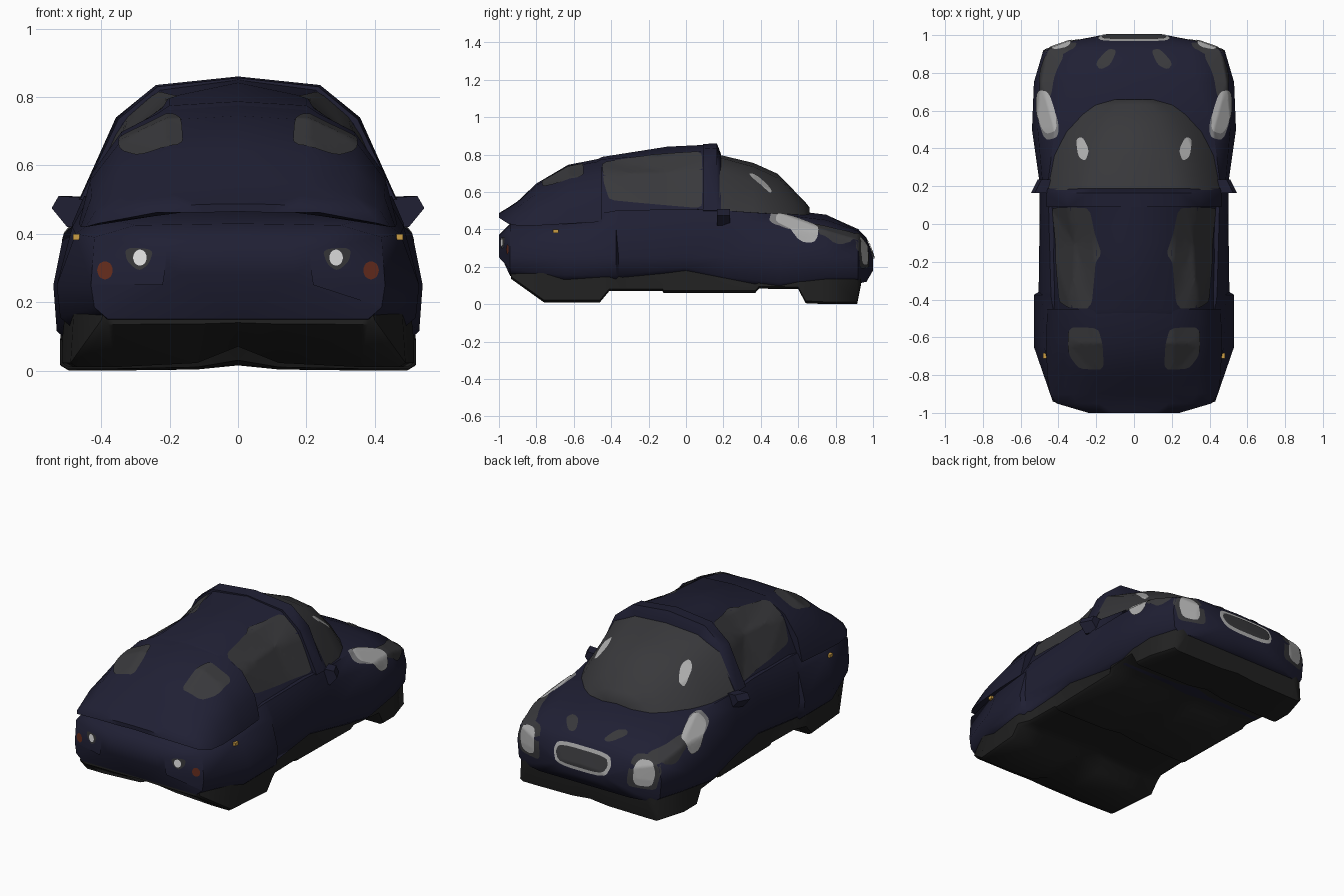
import bpy, bmesh, math
from mathutils import Vector
from mathutils.bvhtree import BVHTree

if "Cube" in bpy.data.objects:
    bpy.data.objects.remove(bpy.data.objects["Cube"])


def colour(name, r, g, b):
    m = bpy.data.materials.new(name)
    m.diffuse_color = (r, g, b, 1)
    m.use_nodes = True
    m.node_tree.nodes["Principled BSDF"].inputs["Base Color"].default_value = m.diffuse_color
    return m


NAVY = colour("navy_paint", .014, .014, .034)
GLASS = colour("smoky_glass", .040, .040, .044)
BLACK = colour("black_rubber", .015, .015, .015)
SILVER = colour("lamp_silver", .42, .42, .42)
MID = colour("mid_grey", .20, .20, .21)
WHITE = colour("white_lamp", .8, .8, .8)
RED = colour("red_lamp", .13, .025, .012)
AMBER = colour("amber_lamp", .6, .34, .06)


def finish(name, bm, mat, recalc=True):
    if recalc:
        bmesh.ops.recalc_face_normals(bm, faces=bm.faces)
    bmesh.ops.triangulate(bm, faces=bm.faces)
    me = bpy.data.meshes.new(name)
    bm.to_mesh(me)
    bm.free()
    me.materials.append(mat)
    me.shade_smooth()
    me.set_sharp_from_angle(angle=math.radians(52))
    ob = bpy.data.objects.new(name, me)
    bpy.context.collection.objects.link(ob)
    return ob


def loft(name, stations, mat):
    """stations: (y, half profile from top centre to bottom centre)"""
    bm = bmesh.new()
    rings = []
    for y, half in stations:
        ring = half + [(-x, z) for x, z in half[-2:0:-1]]
        rings.append([bm.verts.new((x, y, z)) for x, z in ring])
    n = len(rings[0])
    for a, b in zip(rings, rings[1:]):
        for i in range(n):
            j = (i + 1) % n
            bm.faces.new((a[i], a[j], b[j], b[i]))
    bm.faces.new(rings[0])
    bm.faces.new(rings[-1])
    return finish(name, bm, mat)


# lower body with bonnet: y, bottom, half width, shoulder x, z, top x, z, centre z
BODY = [
    (-1.0, .28, .22, .21, .35, .15, .365, .37),
    (-.94, .15, .43, .42, .39, .30, .425, .43),
    (-.65, .12, .53, .475, .40, .40, .45, .46),
    (-.375, .12, .53, .485, .42, .44, .50, .50),
    (-.36, .12, .505, .485, .42, .44, .50, .50),
    (0, .16, .50, .485, .43, .45, .51, .51),
    (.22, .11, .50, .485, .42, .455, .50, .51),
    (.50, .08, .54, .51, .40, .42, .48, .51),
    (.75, .11, .53, .49, .39, .33, .45, .478),
    (.92, .11, .48, .46, .34, .30, .39, .40),
    (.965, .12, .35, .335, .31, .21, .35, .355),
    (1.0, .18, .17, .165, .235, .12, .25, .255)]
body = loft("lower_body", [
    (y, [(0, zt), (wt, zh), (ws, zs), (w, min(.25, zs - .01)), (w - .01, zb + .035),
         (w - .05, zb), (0, zb)])
    for y, zb, w, ws, zs, wt, zh, zt in BODY], NAVY)

# tail hatch with overhanging lip: y, half width, bottom, top
HATCH = [(-1.0, .24, .462, .487), (-.95, .41, .43, .517), (-.90, .445, .42, .55),
         (-.80, .46, .42, .645), (-.63, .465, .43, .745), (-.45, .46, .44, .78)]
HUMP = [(0, 1), (.45, .96), (.74, .76), (.93, .4), (1, 0)]
hatch = loft("tail_hatch", [
    (y, [(u * w, zb + v * (zt - zb)) for u, v in HUMP] + [(.4 * w, .462), (0, .465)])
    for y, w, zb, zt in HATCH], NAVY)

# cabin, roof hoop and windscreen share a five point arch
cabin = loft("cabin", [
    (-.50, [(0, .76), (.2, .75), (.32, .67), (.42, .46), (0, .42)]),
    (-.45, [(0, .787), (.2, .775), (.33, .69), (.435, .46), (0, .42)]),
    (-.10, [(0, .842), (.2, .80), (.31, .70), (.445, .47), (0, .42)]),
    (.11, [(0, .852), (.23, .822), (.34, .725), (.455, .47), (0, .42)])], NAVY)
loft("roof_hoop", [
    (.09, [(0, .856), (.235, .83), (.35, .735), (.462, .5), (0, .45)]),
    (.165, [(0, .86), (.24, .835), (.357, .74), (.465, .5), (0, .45)]),
    (.188, [(0, .80), (.21, .785), (.345, .71), (.462, .5), (0, .45)])], NAVY)
screen = loft("windscreen", [
    (.18, [(0, .798), (.21, .784), (.35, .715), (.465, .49), (0, .47)]),
    (.36, [(0, .755), (.18, .735), (.32, .65), (.425, .485), (0, .47)]),
    (.49, [(0, .697), (.15, .675), (.27, .59), (.355, .485), (0, .46)]),
    (.58, [(0, .605), (.12, .595), (.21, .545), (.275, .475), (0, .45)]),
    (.63, [(0, .555), (.09, .55), (.15, .52), (.21, .47), (0, .45)]),
    (.66, [(0, .518), (.04, .515), (.08, .505), (.11, .47), (0, .45)])], GLASS)

# full width dark underside with wheel lumps: y, half width, bottom, bottom at centre
PAN = [(-.935, .40, .135, .14), (-.76, .49, .01, .07), (-.46, .515, .01, .08),
       (-.41, .515, .07, .10), (-.34, .485, .07, .10), (-.125, .48, .07, .09),
       (-.12, .48, .06, .08), (.37, .49, .06, .075), (.39, .50, .083, .085),
       (.60, .52, .08, .085), (.64, .52, .005, .03), (.75, .515, 0, .015),
       (.915, .465, 0, .015), (.935, .42, .10, .10)]
loft("underside_and_wheels", [
    (y, [(0, .18), (w - .01, .18), (w, z + .012), (w - .02, z), (.36, z),
         (.12, z * .8 + c * .2), (0, c)])
    for y, w, z, c in PAN], BLACK)

# wing mirrors
for s in (1, -1):
    bm = bmesh.new()
    rings = [[bm.verts.new((s * (x - dx), y, z)) for x, z in
              ((.44, .505), (.525, .51), (.545, .475), (.50, .42), (.46, .42))]
             for y, dx in ((.165, 0), (.235, .035))]
    for i in range(5):
        j = (i + 1) % 5
        bm.faces.new((rings[0][i], rings[0][j], rings[1][j], rings[1][i]))
    for r in rings:
        bm.faces.new(r)
    finish("wing_mirror", bm, NAVY)

# one ray target for the painted plates
verts, polys = [], []
for ob in (body, hatch, cabin, screen):
    k = len(verts)
    verts += [v.co.copy() for v in ob.data.vertices]
    polys += [[k + i for i in p.vertices] for p in ob.data.polygons]
TREE = BVHTree.FromPolygons(verts, polys)


def plate(name, pts, axis, mat, lift=.004, side=1, rings=10, mirror=True, cut=.2):
    """Thin plate laid on the shells, outline rounded then projected along an axis."""
    pts = [Vector(p) for p in pts]
    for _ in range(2):
        pts = [a.lerp(b, t) for a, b in zip(pts, pts[1:] + pts[:1]) for t in (cut, 1 - cut)]
    pts = [a.lerp(b, t) for a, b in zip(pts, pts[1:] + pts[:1]) for t in (0, .5)]
    c = sum(pts, Vector((0, 0))) / len(pts)
    for s in ((1, -1) if mirror else (1,)):
        out = {"x": Vector((s, 0, 0)), "y": Vector((0, side, 0)), "z": Vector((0, 0, 1))}[axis]

        def drop(p):
            for k in range(12):
                q = p.lerp(c, k * .08)
                o = {"x": (0, q.x, q.y), "y": (s * q.x, 0, q.y), "z": (s * q.x, q.y, 0)}[axis]
                hit, nor, _, _ = TREE.ray_cast(Vector(o) + out * 3, -out)
                if hit:
                    return hit + (nor if nor.dot(out) > 0 else -nor) * lift
            return Vector(o)
        bm = bmesh.new()
        mid = bm.verts.new(drop(c))
        rows = [[bm.verts.new(drop(c.lerp(p, r / rings))) for p in pts]
                for r in range(1, rings + 1)]
        n = len(pts)
        for i in range(n):
            j = (i + 1) % n
            bm.faces.new((mid, rows[0][i], rows[0][j]))
            for a, b in zip(rows, rows[1:]):
                bm.faces.new((a[i], b[i], b[j], a[j]))
        bm.normal_update()
        if sum(f.normal.dot(out) * f.calc_area() for f in bm.faces) < 0:
            bmesh.ops.reverse_faces(bm, faces=bm.faces)
        finish(name, bm, mat, False)


def oval(x, z, rx, rz):
    return [(x + rx * math.cos(a * math.pi / 4), z + rz * math.sin(a * math.pi / 4))
            for a in range(8)]


# windows
plate("side_window", [(-.45, .755), (-.44, .65), (-.41, .555), (-.15, .53), (.085, .51),
                      (.09, .66), (.085, .815), (-.19, .795)], "x", GLASS, .005, rings=16, cut=.1)
plate("rear_window", [(.165, -.64), (.19, -.55), (.345, -.545), (.345, -.69),
                      (.29, -.765), (.16, -.77)], "z", GLASS, .005, cut=.15)
plate("windscreen_glint", [(.27, .46), (.305, .45), (.295, .355), (.255, .33), (.235, .39)],
      "z", SILVER)
# bonnet vents and grey nose corners
plate("bonnet_vent", [(.09, .92), (.14, .925), (.205, .85), (.18, .815), (.125, .84)], "z", GLASS)
plate("nose_corner", [(.36, .91), (.46, .915), (.50, .80), (.495, .68), (.44, .66), (.42, .79)],
      "z", GLASS)
plate("lamp_surround", [(.285, .195), (.45, .19), (.475, .29), (.455, .37), (.31, .38)],
      "y", GLASS, .003, cut=.12)
plate("front_lamp", [(.325, .21), (.43, .21), (.45, .29), (.43, .355), (.335, .355)],
      "y", SILVER, .007)
# long lamps on the front wings
plate("wing_lamp_rim", [(.50, .69), (.45, .67), (.40, .55), (.40, .46), (.47, .44), (.51, .56)],
      "z", MID, .003)
plate("wing_lamp", [(.51, .71), (.45, .70), (.41, .58), (.41, .49), (.47, .475), (.514, .58)],
      "z", SILVER, .007)
# grille
plate("grille_frame", [(-.195, .29), (-.17, .35), (.17, .35), (.195, .29), (.16, .215), (-.16, .215)],
      "y", SILVER, .003, mirror=False)
plate("grille_mesh", [(-.175, .285), (-.155, .33), (.155, .33), (.175, .285), (.143, .235), (-.143, .235)],
      "y", GLASS, .007, mirror=False)
# tail lamps
plate("reverse_lamp_surround", [(.245, .355), (.33, .36), (.325, .32), (.29, .29), (.26, .31)],
      "y", GLASS, .003, -1)
plate("reverse_lamp", oval(.285, .33, .021, .025), "y", WHITE, .007, -1, 4)
plate("tail_lamp", oval(.388, .293, .024, .028), "y", RED, .004, -1, 4)

# amber side markers
for s in (1, -1):
    bm = bmesh.new()
    bmesh.ops.create_cube(bm, size=1)
    for v in bm.verts:
        v.co = (s * .465 + v.co.x * .035, -.697 + v.co.y * .028, .39 + v.co.z * .018)
    finish("side_marker", bm, AMBER)
